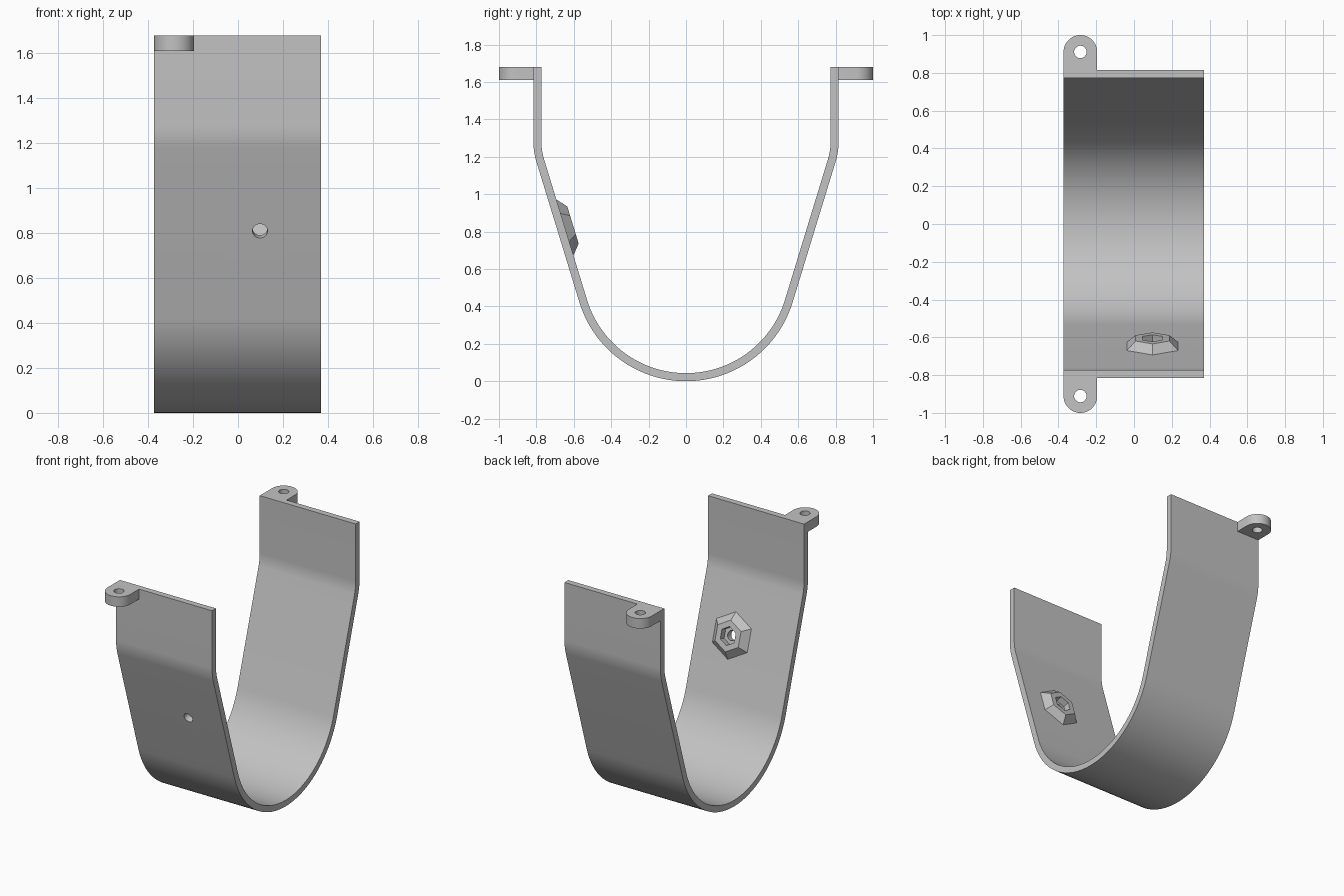
import bpy, bmesh
from math import sin, cos, tan, pi, radians
from mathutils import Matrix, Vector

cube = bpy.data.objects.get("Cube")
if cube:
    bpy.data.objects.remove(cube)

# Main dimensions
X0, X1 = -0.373, 0.37      # strap sides
TOP, HALF = 1.68, 0.816    # rim height, outer half depth
WALL = 0.043
R = 0.596                  # outer radius of the round bottom
BEND = 0.36                # outer radius of the upper bend
LEAN = radians(17)
BOLT = 0.033

grey = bpy.data.materials.new("light_grey")
grey.use_nodes = True
colour = (0.54, 0.54, 0.54, 1)
grey.diffuse_color = colour
grey.node_tree.nodes["Principled BSDF"].inputs["Base Color"].default_value = colour


def finish(name, bm):
    bmesh.ops.recalc_face_normals(bm, faces=bm.faces)
    mesh = bpy.data.meshes.new(name)
    bm.to_mesh(mesh)
    bm.free()
    mesh.materials.append(grey)
    obj = bpy.data.objects.new(name, mesh)
    bpy.context.collection.objects.link(obj)
    return obj


def select(obj):
    bpy.ops.object.select_all(action='DESELECT')
    obj.select_set(True)
    bpy.context.view_layer.objects.active = obj


def smooth(obj):
    select(obj)
    bpy.ops.object.shade_smooth_by_angle(angle=radians(30))


def prism(name, outline, matrix, low, high):
    """Extrude a flat outline along the local z of a matrix."""
    bm = bmesh.new()
    a, b = [[bm.verts.new(matrix @ Vector((x, y, z))) for x, y in outline]
            for z in (low, high)]
    bm.faces.new(a)
    bm.faces.new(b)
    n = len(a)
    for i in range(n):
        j = (i + 1) % n
        bm.faces.new((a[i], a[j], b[j], b[i]))
    return finish(name, bm)


def arc(cx, cy, r, start, end, steps):
    return [(cx + r * cos(start + (end - start) * i / steps),
             cy + r * sin(start + (end - start) * i / steps))
            for i in range(steps + 1)]


def drill(obj, matrix, low, high):
    """Cut a round bolt hole along the local z of a matrix."""
    cutter = prism("bolt_cutter", arc(0, 0, BOLT, 0, 2 * pi, 32)[:-1], matrix, low, high)
    cutter.hide_render = True
    mod = obj.modifiers.new("hole", 'BOOLEAN')
    mod.operation, mod.solver, mod.object = 'DIFFERENCE', 'EXACT', cutter
    select(obj)
    bpy.ops.object.modifier_apply(modifier=mod.name)
    bpy.data.objects.remove(cutter)


# Strap: round bottom, leaning sides, upright rims
start_z = R - R * sin(LEAN)
corner_z = start_z + (HALF - R * cos(LEAN)) / tan(LEAN)
bend_z = corner_z + BEND * tan(LEAN / 2)


def half_profile(inset):
    return (arc(0, R, R - inset, -pi / 2, -LEAN, 28)
            + arc(HALF - BEND, bend_z, BEND - inset, -LEAN, 0, 8)
            + [(HALF - inset, TOP)])


def full_profile(inset):
    half = half_profile(inset)
    return [(-y, z) for y, z in reversed(half[1:])] + half


# local x, y, z -> world y, z, x
side_frame = Matrix(((0, 0, 1, 0), (1, 0, 0, 0), (0, 1, 0, 0), (0, 0, 0, 1)))
strap = prism("strap", full_profile(0) + full_profile(WALL)[::-1], side_frame, X0, X1)

# Frame on the inner face of the front wall: local y up the slope, z inward
bz = 0.822
by = -(R * cos(LEAN) + (bz - start_z) * tan(LEAN) - WALL / cos(LEAN))
boss_frame = Matrix.Translation((0.098, by, bz)) @ Matrix((
    (1, 0, 0, 0),
    (0, -sin(LEAN), cos(LEAN), 0),
    (0, cos(LEAN), sin(LEAN), 0),
    (0, 0, 0, 1)))
drill(strap, boss_frame, -0.1, 0.1)
smooth(strap)

# Nut holder: tapered hexagon with a hexagonal pocket
bm = bmesh.new()
rings = [[bm.verts.new(boss_frame @ Vector((r * sin(i * pi / 3), r * cos(i * pi / 3), h)))
          for i in range(6)]
         for r, h in ((0.156, 0), (0.104, 0.045), (0.062, 0.045), (0.062, 0))]
for k in range(4):
    a, b = rings[k], rings[(k + 1) % 4]
    for i in range(6):
        j = (i + 1) % 6
        bm.faces.new((a[i], a[j], b[j], b[i]))
finish("nut_holder", bm)

# Mounting tabs at the rims
TAB_R = 0.089
cx, cy = X0 + TAB_R, 1 - TAB_R
for name, s in (("front_tab", -1), ("back_tab", 1)):
    outline = [(x, s * y) for x, y in
               arc(cx, cy, TAB_R, 0, pi, 24) + [(X0, HALF), (X0 + 2 * TAB_R, HALF)]]
    tab = prism(name, outline, Matrix(), 1.61, TOP)
    drill(tab, Matrix.Translation((cx, s * cy, 0)), 1.5, 1.8)
    smooth(tab)
